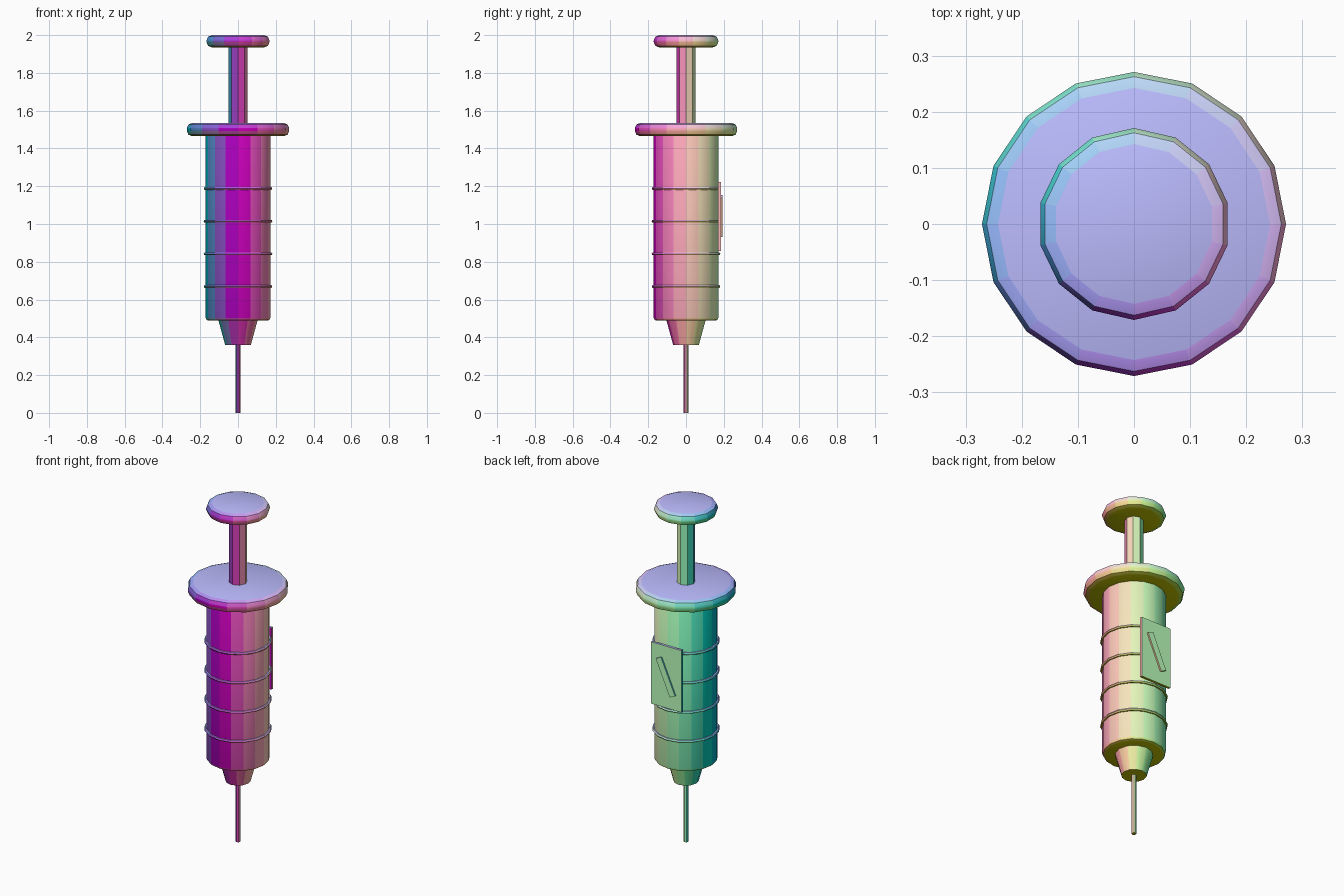
import bpy
from math import radians

if "Cube" in bpy.data.objects:
    bpy.data.objects.remove(bpy.data.objects["Cube"])

paints = {}


def paint(direction):
    # surface tint that follows the direction a face points in
    key = tuple(round(c * 20) / 20 for c in direction)
    if key not in paints:
        mat = bpy.data.materials.new("direction_tint")
        mat.diffuse_color = (*[0.5 + 0.5 * c for c in key], 1)
        mat.use_nodes = True
        mat.node_tree.nodes["Principled BSDF"].inputs["Base Color"].default_value = mat.diffuse_color
        paints[key] = mat
    return paints[key]


def finish(obj, name, bevel=0.0, smooth=40):
    obj.name = name
    bpy.ops.object.transform_apply(location=False, rotation=True, scale=True)
    if bevel:
        m = obj.modifiers.new("soft_edges", 'BEVEL')
        m.width = bevel
        m.segments = 2
        m.limit_method = 'ANGLE'
        m.angle_limit = radians(50)
        bpy.ops.object.modifier_apply(modifier=m.name)
    slots = {}
    for face in obj.data.polygons:
        mat = paint(face.normal)
        if mat not in slots:
            slots[mat] = len(slots)
            obj.data.materials.append(mat)
        face.material_index = slots[mat]
    if smooth:
        bpy.ops.object.shade_smooth_by_angle(angle=radians(smooth))
    return obj


def tube(name, sides, r_low, r_high, z0, z1, bevel=0.0, smooth=40):
    # upright cylinder or taper between two heights
    bpy.ops.mesh.primitive_cone_add(vertices=sides, radius1=r_low, radius2=r_high,
                                    depth=z1 - z0, location=(0, 0, (z0 + z1) / 2))
    return finish(bpy.context.object, name, bevel, smooth)


def plate(name, size, loc, tilt=0.0):
    bpy.ops.mesh.primitive_cube_add(size=1, location=loc, rotation=(0, radians(tilt), 0))
    obj = bpy.context.object
    obj.scale = size
    return finish(obj, name, smooth=0)


# Needle and tapered hub
tube("needle", 8, 0.013, 0.013, 0.0, 0.37)
tube("needle_hub", 12, 0.068, 0.105, 0.36, 0.495)

# Barrel with finger flange
tube("barrel", 16, 0.171, 0.171, 0.488, 1.48, bevel=0.015)
tube("finger_flange", 16, 0.271, 0.271, 1.465, 1.535, bevel=0.028)

# Plunger rod and thumb rest
tube("plunger_rod", 8, 0.05, 0.05, 1.50, 1.95, smooth=0)
tube("thumb_rest", 14, 0.171, 0.171, 1.935, 2.0, bevel=0.028)

# Graduation rings
for i in range(4):
    bpy.ops.mesh.primitive_torus_add(major_segments=16, minor_segments=6,
                                     major_radius=0.174, minor_radius=0.008,
                                     location=(0, 0, 0.669 + i * 0.173))
    finish(bpy.context.object, f"graduation_ring_{i + 1}", smooth=40)

# Back label with a slanted raised bar
plate("label_plate", (0.2, 0.014, 0.365), (0, 0.177, 1.04))
plate("label_bar", (0.038, 0.014, 0.225), (0, 0.186, 1.042), tilt=24)
